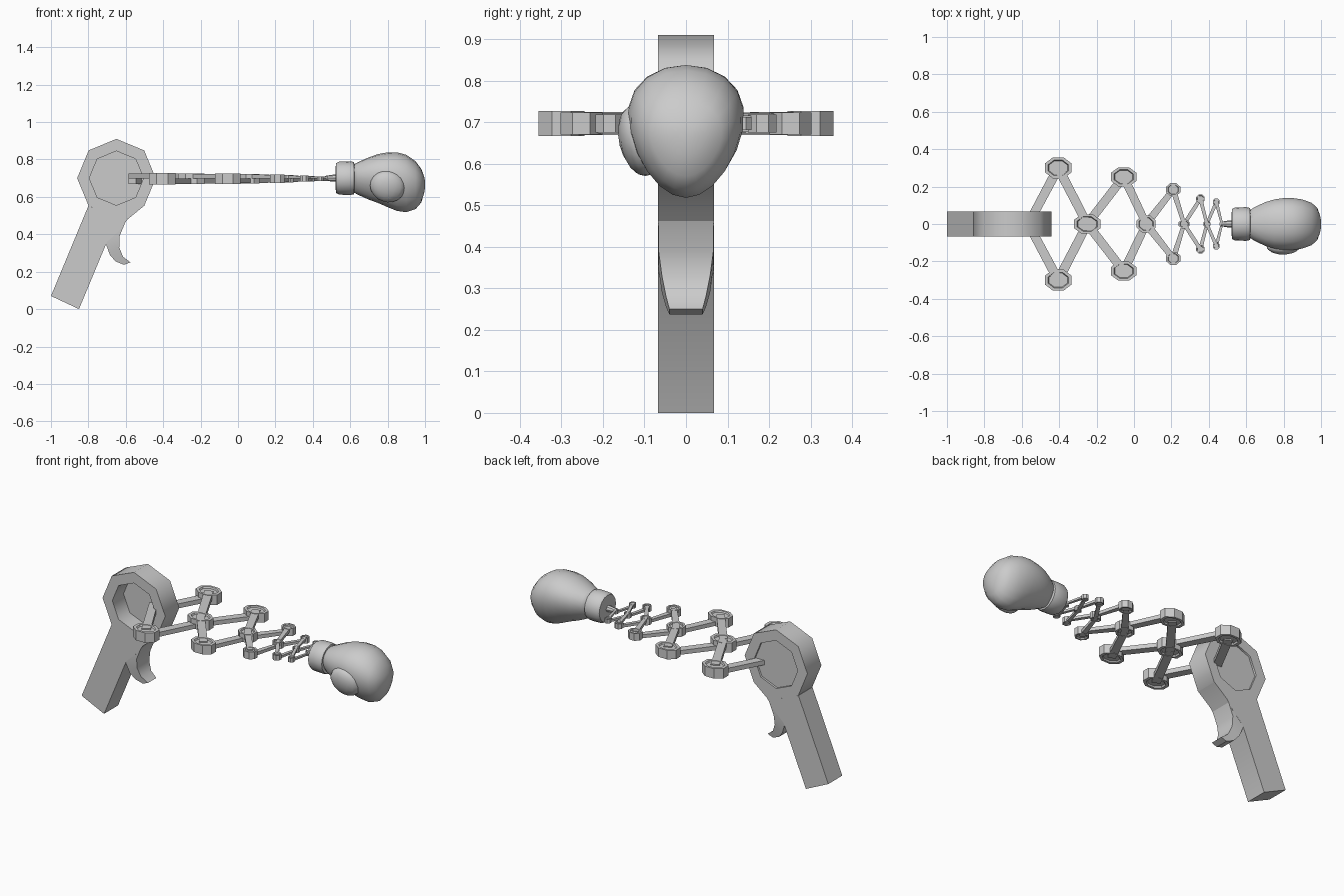
import bpy, bmesh
from math import sin, cos, pi, radians
from mathutils import Vector, Matrix

if "Cube" in bpy.data.objects:
    bpy.data.objects.remove(bpy.data.objects["Cube"])


def finish(name, bm, angle=40):
    bmesh.ops.recalc_face_normals(bm, faces=bm.faces)
    mesh = bpy.data.meshes.new(name)
    bm.to_mesh(mesh)
    bm.free()
    ob = bpy.data.objects.new(name, mesh)
    bpy.context.collection.objects.link(ob)
    bpy.ops.object.select_all(action='DESELECT')
    ob.select_set(True)
    bpy.context.view_layer.objects.active = ob
    bpy.ops.object.shade_smooth_by_angle(angle=radians(angle))
    return ob


def loft(name, rings, angle=40):
    """Skin a list of equal-length point loops and cap both ends."""
    bm = bmesh.new()
    loops = [[bm.verts.new(p) for p in ring] for ring in rings]
    n = len(loops[0])
    for a, b in zip(loops, loops[1:]):
        for i in range(n):
            j = (i + 1) % n
            bm.faces.new((a[i], a[j], b[j], b[i]))
    bm.faces.new(loops[0])
    bm.faces.new(loops[-1])
    return finish(name, bm, angle)


def circle(n, place, phase=0.0):
    return [place(cos(2 * pi * i / n + phase), sin(2 * pi * i / n + phase)) for i in range(n)]


# Octagonal housing: deep cup open at the front, shallow recess at the back
def housing_ring(r, y):
    return circle(8, lambda c, s: (-0.65 + r * c, y, 0.70 + r * s))

loft("housing", [housing_ring(r, y) for r, y in (
    (0.145, 0.04), (0.145, -0.067), (0.21, -0.067),
    (0.21, 0.067), (0.145, 0.067), (0.145, 0.055))], 50)

# Handle and neck
outline = [(-0.80, 0.552), (-1.0, 0.07), (-0.85, 0.0), (-0.70, 0.36), (-0.635, 0.42),
           (-0.59, 0.48), (-0.502, 0.552), (-0.65, 0.49)]
loft("handle", [[(x, y, z) for x, z in outline] for y in (-0.067, 0.067)])

# Trigger: rear edge, front edge, half width
trigger = [((-0.72, 0.40), (-0.60, 0.47), 0.067), ((-0.705, 0.345), (-0.633, 0.39), 0.066),
           ((-0.685, 0.29), (-0.635, 0.33), 0.058), ((-0.655, 0.255), (-0.615, 0.28), 0.048),
           ((-0.61, 0.237), (-0.575, 0.25), 0.04)]
loft("trigger", [[(a[0], -w, a[1]), (b[0], -w, b[1]), (b[0], w, b[1]), (a[0], w, a[1])]
                 for a, b, w in trigger])

# Scissor joints: x, y, x radius, y radius, half height
ZC = 0.697
outer = [(-0.405, 0.30, 0.078, 0.06, 0.03), (-0.055, 0.252, 0.075, 0.055, 0.027),
         (0.21, 0.184, 0.042, 0.037, 0.022), (0.355, 0.135, 0.025, 0.025, 0.016),
         (0.44, 0.117, 0.019, 0.022, 0.013)]
centre = [(-0.25, 0, 0.078, 0.056, 0.029), (0.065, 0, 0.055, 0.05, 0.025),
          (0.268, 0, 0.032, 0.025, 0.019), (0.39, 0, 0.021, 0.02, 0.014),
          (0.47, 0, 0.015, 0.015, 0.012)]


def joint(name, x, y, rx, ry, h):
    rings = []
    for k, z in ((0.68, -0.7), (0.75, -1), (1, -1), (1, 1), (0.75, 1), (0.68, 0.7)):
        rings.append(circle(8, lambda c, s: (x + rx * k * c, y + ry * k * s, ZC + h * z), pi / 8))
    loft(name, rings, 30)


def bar(name, a, b, wa, wb, ha, hb, layer):
    a, b = Vector(a), Vector(b)
    d = (b - a).normalized()
    side = Vector((-d.y, d.x))
    rings = []
    for p, w, h in ((a, wa, ha), (b, wb, hb)):
        z0, z1 = sorted((ZC, ZC + layer * h * 0.92))
        l, r = p + side * w, p - side * w
        rings.append([(l.x, l.y, z0), (r.x, r.y, z0), (r.x, r.y, z1), (l.x, l.y, z1)])
    loft(name, rings)


# Lattice: bars rising in y sit in the lower layer, falling ones in the upper
start = (-0.565, 0, 0.078, 0.056, 0.03)
mids = [start] + centre
for i, o in enumerate(outer):
    joint("centre_joint", *centre[i])
    for s in (1, -1):
        q = (o[0], s * o[1])
        joint("outer_joint", q[0], q[1], *o[2:])
        for m, up in ((mids[i], s), (mids[i + 1], -s)):
            bar("scissor_bar", m[:2], q, m[3] * 0.42, o[3] * 0.42, m[4], o[4], -up)


# Connector rod and cuff, turned around the x axis
def turned(name, profile, n, zc):
    loft(name, [circle(n, lambda c, s: (x, r * c, zc + r * s)) for x, r in profile])

turned("connector_rod", [(0.465, 0.012), (0.50, 0.018), (0.54, 0.02)], 8, 0.70)
turned("cuff", [(0.522, 0.06), (0.525, 0.08), (0.54, 0.088), (0.60, 0.09), (0.62, 0.086), (0.625, 0.065)],
       16, 0.70)

# Glove body: x, top z, bottom z, half width; fuller towards the top
sections = [(0.61, 0.77, 0.63, 0.065), (0.64, 0.785, 0.612, 0.087), (0.70, 0.812, 0.585, 0.115),
            (0.75, 0.829, 0.567, 0.13), (0.80, 0.838, 0.545, 0.137), (0.85, 0.838, 0.525, 0.137),
            (0.90, 0.825, 0.518, 0.13), (0.95, 0.79, 0.535, 0.112), (0.98, 0.75, 0.57, 0.085),
            (0.995, 0.71, 0.62, 0.045), (1.0, 0.685, 0.65, 0.018)]
rings = []
for x, t, b, w in sections:
    rings.append(circle(20, lambda c, s: (x, w * c * (1 + 0.2 * s), (t + b) / 2 + (t - b) / 2 * s)))
loft("glove", rings, 60)

# Thumb folded against the front side of the glove
bm = bmesh.new()
bmesh.ops.create_uvsphere(bm, u_segments=16, v_segments=10, radius=1, matrix=(
    Matrix.Translation((0.80, -0.113, 0.655)) @ Matrix.Rotation(radians(14), 4, 'X')
    @ Matrix.Rotation(radians(20), 4, 'Y') @ Matrix.Diagonal((0.095, 0.048, 0.085, 1))))
finish("thumb", bm, 60)
